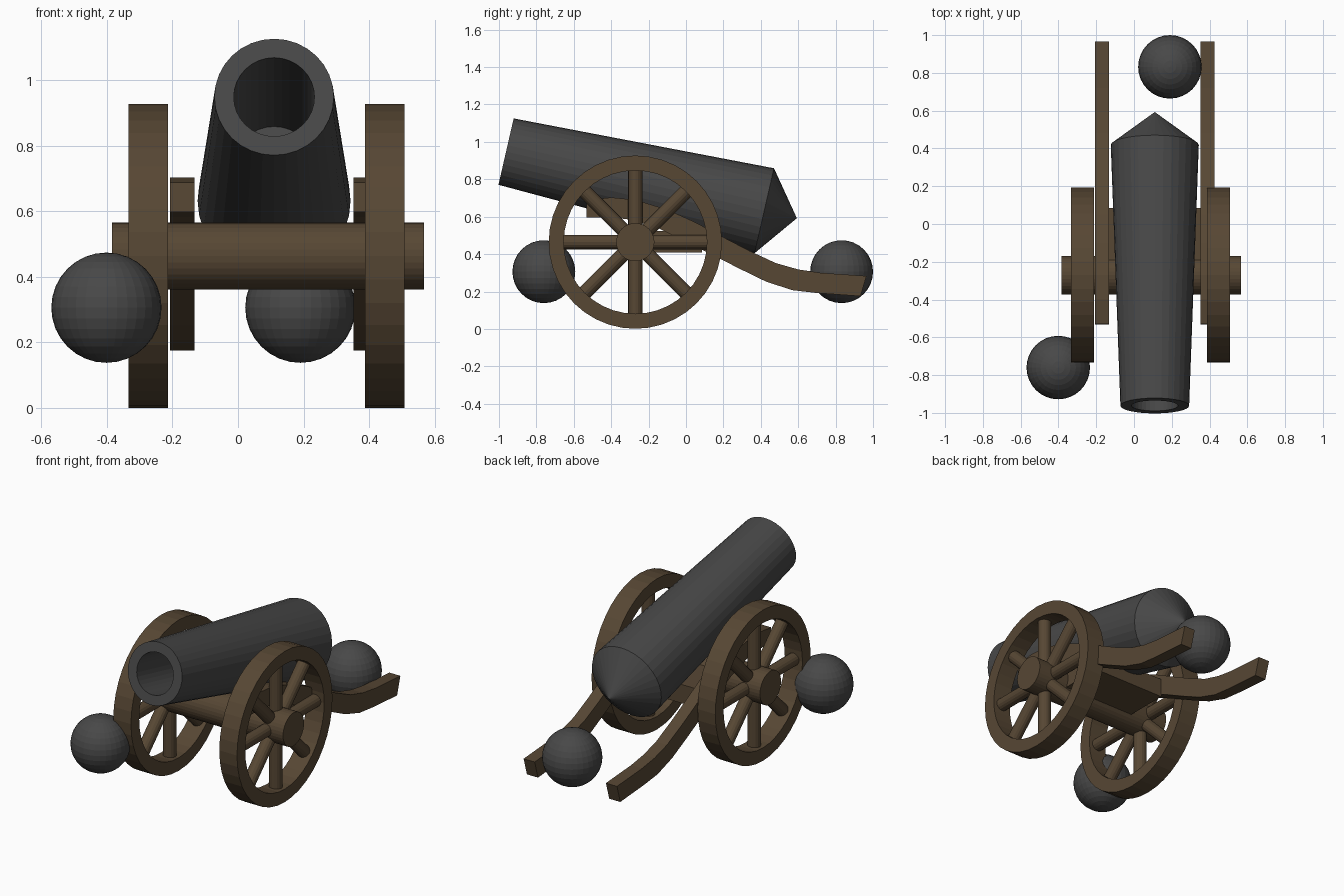
import bpy, bmesh
from math import sin, cos, pi
from mathutils import Vector

if "Cube" in bpy.data.objects:
    bpy.data.objects.remove(bpy.data.objects["Cube"])


def material(name, rgb):
    m = bpy.data.materials.new(name)
    m.diffuse_color = (*rgb, 1)
    m.use_nodes = True
    m.node_tree.nodes["Principled BSDF"].inputs["Base Color"].default_value = m.diffuse_color
    return m


IRON = material("iron", (0.065, 0.065, 0.065))
WOOD = material("wood", (0.095, 0.063, 0.034))
MID = 0.11              # centre line of barrel and rails
HUB_Y, HUB_Z = -0.271, 0.464


def finish(name, bm, mat):
    bmesh.ops.remove_doubles(bm, verts=bm.verts[:], dist=1e-5)
    bmesh.ops.recalc_face_normals(bm, faces=bm.faces[:])
    me = bpy.data.meshes.new(name)
    bm.to_mesh(me)
    bm.free()
    me.materials.append(mat)
    ob = bpy.data.objects.new(name, me)
    bpy.context.collection.objects.link(ob)
    return ob


def lathe(bm, profile, origin, axis, n=32, closed=False):
    """Spin (distance along axis, radius) points around an axis."""
    a = Vector(axis).normalized()
    u = a.orthogonal().normalized()
    if abs(a.x) < 0.9:
        u = (Vector((1, 0, 0)) - a * a.x).normalized()
    v = a.cross(u)
    o = Vector(origin)
    rings = []
    for t, r in profile:
        if r == 0:
            rings.append([bm.verts.new(o + a * t)] * n)
        else:
            rings.append([bm.verts.new(o + a * t + (u * cos(2 * pi * i / n)
                         + v * sin(2 * pi * i / n)) * r) for i in range(n)])
    pairs = list(zip(rings, rings[1:]))
    if closed:
        pairs.append((rings[-1], rings[0]))
    for p, q in pairs:
        for i in range(n):
            j = (i + 1) % n
            bm.faces.new(list(dict.fromkeys((p[i], p[j], q[j], q[i]))))


# Barrel: tapered tube with deep bore and conical breech
bm = bmesh.new()
lathe(bm, [(0.94, 0), (0.94, 0.123), (0, 0.123), (0, 0.182), (1.416, 0.233), (1.595, 0)],
      (MID, -0.962, 0.948), (0, 1.38, -0.316))
finish("barrel", bm, IRON)

# Cannonballs
for name, x, y in (("front_cannonball", -0.401, -0.76), ("rear_cannonball", 0.19, 0.832)):
    bm = bmesh.new()
    bmesh.ops.create_uvsphere(bm, u_segments=32, v_segments=16, radius=0.168)
    bmesh.ops.translate(bm, verts=bm.verts[:], vec=(x, y, 0.306))
    finish(name, bm, IRON)

# Axle
bm = bmesh.new()
lathe(bm, [(-0.384, 0), (-0.384, 0.102), (0.567, 0.102), (0.567, 0)], (0, HUB_Y, HUB_Z), (1, 0, 0))
finish("axle", bm, WOOD)

# Wheels: rim and eight round spokes
for side, x in (("left", -0.273), ("right", 0.447)):
    bm = bmesh.new()
    lathe(bm, [(-0.06, 0.383), (-0.06, 0.463), (0.06, 0.463), (0.06, 0.383)],
          (x, HUB_Y, HUB_Z), (1, 0, 0), 40, True)
    finish(side + "_rim", bm, WOOD)
    bm = bmesh.new()
    for k in range(8):
        d = (0, cos(k * pi / 4), sin(k * pi / 4))
        lathe(bm, [(0.07, 0), (0.07, 0.038), (0.395, 0.038), (0.395, 0)], (x, HUB_Y, HUB_Z), d, 16)
    finish(side + "_spokes", bm, WOOD)

# Carriage rails: S-curved side profile given width
UPPER = [(-.53, .688), (-.4, .703), (-.27, .69), (-.1, .638), (.05, .57), (.2, .49),
         (.34, .417), (.48, .352), (.6, .318), (.72, .30), (.965, .283)]
LOWER = [(-.533, .597), (-.4, .597), (-.29, .583), (-.14, .535), (0, .465), (.14, .397),
         (.28, .325), (.43, .252), (.57, .207), (.7, .192), (.933, .175)]
for side, s in (("left", -1), ("right", 1)):
    bm = bmesh.new()
    secs = []
    for top, low in zip(UPPER, LOWER):
        secs.append([bm.verts.new((MID + s * w, *p)) for w, p in
                     ((0.242, top), (0.317, top), (0.317, low), (0.242, low))])
    for p, q in zip(secs, secs[1:]):
        for i in range(4):
            j = (i + 1) % 4
            bm.faces.new((p[i], p[j], q[j], q[i]))
    bm.faces.new(secs[0])
    bm.faces.new(secs[-1])
    finish(side + "_rail", bm, WOOD)

# Cross block joining the rails behind the axle
bm = bmesh.new()
bmesh.ops.create_cube(bm, size=1)
bmesh.ops.scale(bm, verts=bm.verts[:], vec=(0.49, 0.335, 0.115))
bmesh.ops.translate(bm, verts=bm.verts[:], vec=(MID, -0.083, 0.467))
finish("cross_block", bm, WOOD)
